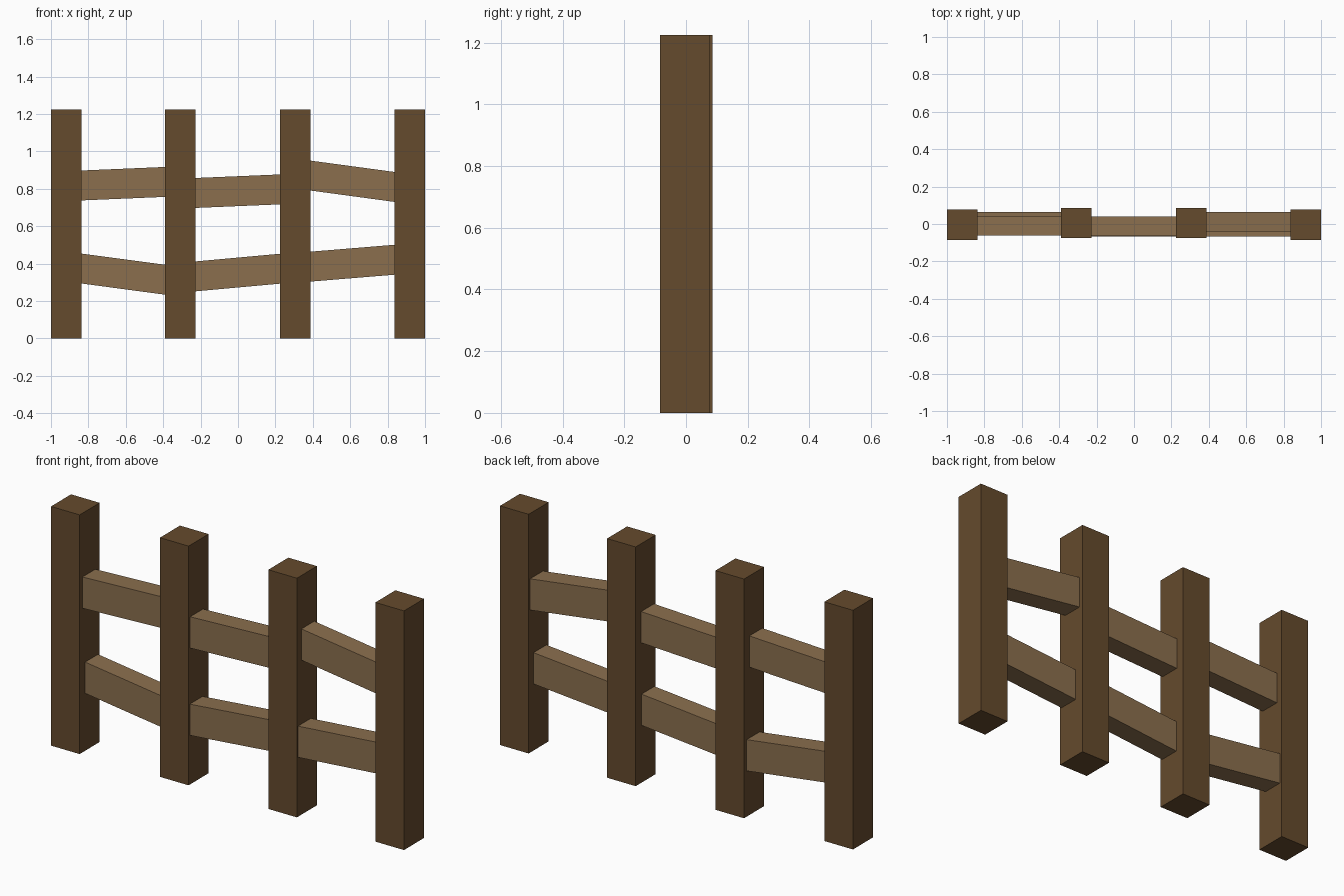
import bpy
import math

default = bpy.data.objects.get("Cube")
if default:
    bpy.data.objects.remove(default, do_unlink=True)


def make_material(name, rgb):
    mat = bpy.data.materials.new(name)
    mat.use_nodes = True
    color = (*rgb, 1.0)
    mat.diffuse_color = color
    mat.node_tree.nodes["Principled BSDF"].inputs["Base Color"].default_value = color
    return mat


def add_box(name, center, size, mat, tilt=0.0):
    bpy.ops.mesh.primitive_cube_add(size=1, location=center)
    box = bpy.context.object
    box.name = name
    box.scale = size
    box.rotation_euler.y = -tilt
    box.data.materials.append(mat)
    return box


dark_wood = make_material("dark_brown_wood", (0.130, 0.069, 0.026))
light_wood = make_material("light_brown_wood", (0.258, 0.159, 0.076))

POST_WIDTH = 0.162
POST_HEIGHT = 1.225
RAIL_HEIGHT = 0.16
RAIL_DEPTH = 0.104
TUCK = 0.05  # length of rail hidden inside each post

# Upright posts: the inner pair stands slightly further back
posts = [("right_end_post", -0.919, -0.004), ("right_inner_post", -0.308, 0.005),
         ("left_inner_post", 0.306, 0.005), ("left_end_post", 0.919, -0.004)]
for name, x, y in posts:
    add_box(name, (x, y, POST_HEIGHT / 2), (POST_WIDTH, POST_WIDTH, POST_HEIGHT), dark_wood)

# Crooked rails per gap: name, depth centre, centre height at each visible end
rails = [
    [("right_upper_rail", -0.010, 0.818, 0.837), ("right_lower_rail", 0.012, 0.374, 0.314)],
    [("middle_upper_rail", -0.011, 0.778, 0.797), ("middle_lower_rail", -0.014, 0.332, 0.373)],
    [("left_upper_rail", 0.013, 0.871, 0.810), ("left_lower_rail", -0.015, 0.384, 0.421)],
]
for gap, pair in enumerate(rails):
    x0 = posts[gap][1] + POST_WIDTH / 2
    x1 = posts[gap + 1][1] - POST_WIDTH / 2
    for name, y, z0, z1 in pair:
        tilt = math.atan2(z1 - z0, x1 - x0)
        length = math.hypot(x1 - x0, z1 - z0) + 2 * TUCK
        add_box(name, ((x0 + x1) / 2, y, (z0 + z1) / 2),
                (length, RAIL_DEPTH, RAIL_HEIGHT * math.cos(tilt)), light_wood, tilt)
